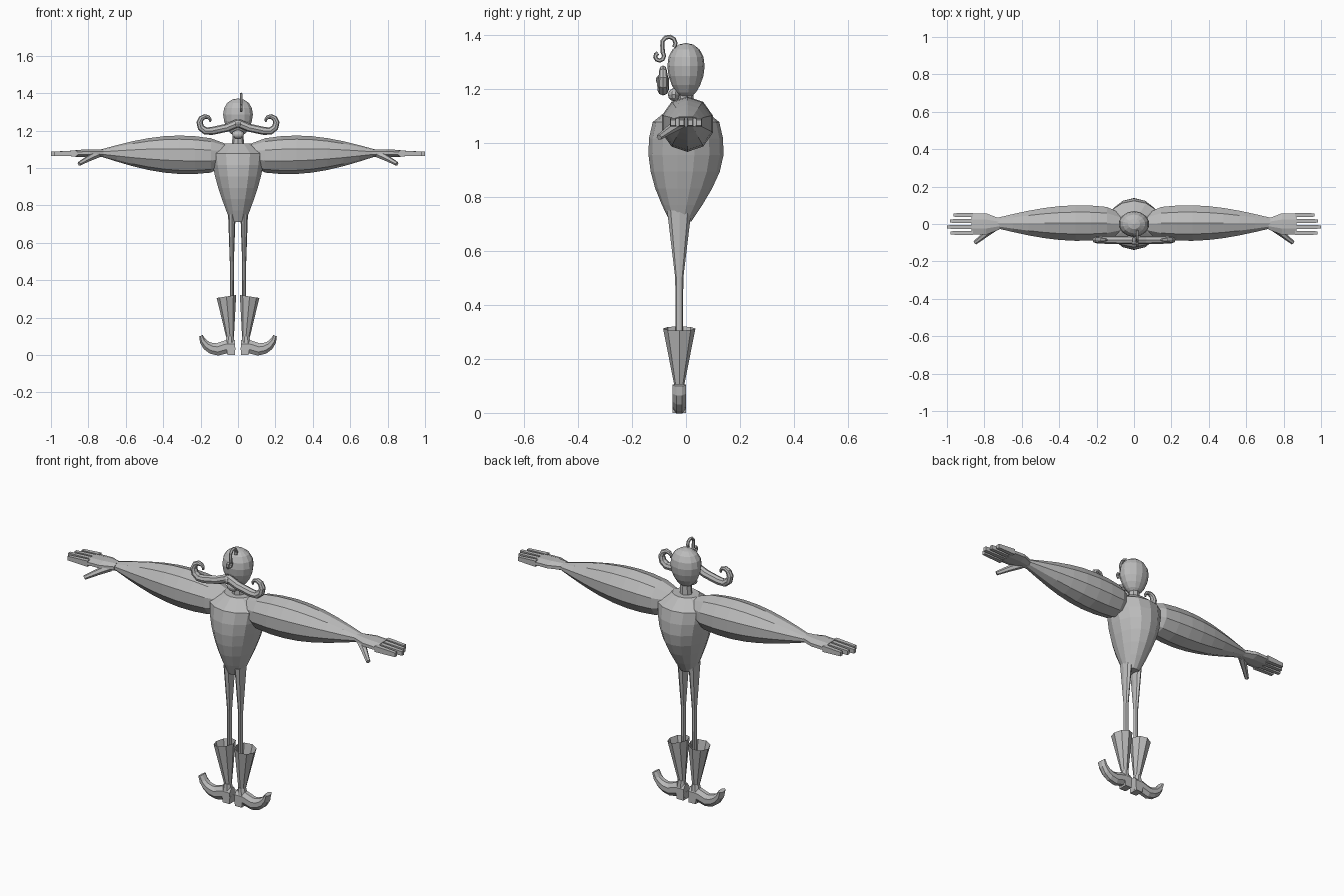
import bpy, bmesh
from math import sin, cos, pi
from mathutils import Vector

cube = bpy.data.objects.get("Cube")
if cube:
    bpy.data.objects.remove(cube)

grey = bpy.data.materials.new("plain_grey")
grey.use_nodes = True
grey.diffuse_color = (0.5, 0.5, 0.5, 1)
shader = grey.node_tree.nodes["Principled BSDF"]
shader.inputs["Base Color"].default_value = grey.diffuse_color


def finish(name, bm, mirror=False):
    bmesh.ops.recalc_face_normals(bm, faces=bm.faces)
    mesh = bpy.data.meshes.new(name)
    bm.to_mesh(mesh)
    bm.free()
    mesh.materials.append(grey)
    part = bpy.data.objects.new(name, mesh)
    bpy.context.scene.collection.objects.link(part)
    if mirror:
        part.modifiers.new("mirror", 'MIRROR')


def upright(z, width, depth, x=0, y=0):
    """Cross-section of a standing part."""
    return Vector((x, y, z)), Vector((0, depth, 0)), Vector((width, 0, 0))


def sideways(x, height, depth, z, y=0):
    """Cross-section of a part reaching out to the side."""
    return Vector((x, y, z)), Vector((0, 0, height)), Vector((0, depth, 0))


def loft(name, rings, sides=8, mirror=False, boxy=False, open_top=False):
    """Skin cross-sections; boxy ones turn flat sides outwards."""
    bm = bmesh.new()
    phase = pi / sides if boxy else 0
    grow = 1 / cos(phase)
    angles = [2 * pi * i / sides + phase for i in range(sides)]
    loops = [[bm.verts.new(centre + grow * (cos(a) * u + sin(a) * v)) for a in angles]
             for centre, u, v in rings]
    for low, high in zip(loops, loops[1:]):
        for i in range(sides):
            bm.faces.new((low[i - 1], low[i], high[i], high[i - 1]))
    bm.faces.new(loops[0])
    if not open_top:
        bm.faces.new(loops[-1])
    finish(name, bm, mirror)


def tube(name, points, radius, across, width=None, **options):
    """Sweep a section along points; radius and width are rules of progress."""
    points = [Vector(p) for p in points]
    last = len(points) - 1
    rings = []
    for i, point in enumerate(points):
        along = (points[min(i + 1, last)] - points[max(i - 1, 0)]).normalized()
        side = (Vector(across) - along * along.dot(Vector(across))).normalized()
        r = radius(i / last)
        rings.append((point, along.cross(side) * r, side * (width or r)))
    loft(name, rings, **options)


def spiral(centre, start_radius, end_radius, start, end, steps):
    """Points of a planar spiral, with angles in half turns."""
    result = []
    for i in range(steps + 1):
        t = i / steps
        r = start_radius + (end_radius - start_radius) * t
        angle = pi * (start + (end - start) * t)
        result.append((centre[0] + r * cos(angle), centre[1] + r * sin(angle)))
    return result


def ball(name, centre, size, segments=10, rows=6, taper=0):
    """Ellipsoid that can widen towards the top."""
    bm = bmesh.new()
    bmesh.ops.create_uvsphere(bm, u_segments=segments, v_segments=rows, radius=1)
    for vert in bm.verts:
        widen = 1 + taper * vert.co.z
        vert.co = Vector(centre) + vert.co * Vector((widen, widen, 1)) * Vector(size)
    finish(name, bm)


# Torso: narrow hips swelling to a deep chest, closed by sloping shoulders
torso = []
steps = 7
for i in range(steps):
    t = i / steps
    torso.append(upright(0.71 + 0.43 * t,
                         0.04 + 0.11 * sin(pi * t / 2),
                         0.04 + 0.1 * sin(pi * t * 0.8),
                         y=0.02 * min(0, 2 * t - 1)))
torso.append(upright(1.13, 0.07, 0.06))
loft("torso", torso, sides=14)

# Head and neck
loft("neck", [upright(1.1, 0.035, 0.03), upright(1.2, 0.027, 0.027)])
ball("head", (0, 0, 1.268), (0.08, 0.068, 0.104), segments=14, rows=9, taper=0.2)
ball("chin", (0, -0.045, 1.18), (0.034, 0.022, 0.024))
ball("nose", (0, -0.09, 1.235), (0.02, 0.022, 0.022))

# Moustache: droops from the nose, then curls up at each end
outline = [(0, 1.24), (0.06, 1.215)]
outline += spiral((0.165, 1.247), 0.055, 0.016, -0.65, 1, steps=8)
tube("moustache", [(x, -0.085, z) for x, z in outline],
     lambda t: 0.005 + 0.017 * cos(pi * t / 2), across=(0, 1, 0), mirror=True)

# Hair: a loop over the forehead ending in a small reversed curl
outline = spiral((-0.063, 1.37), 0.024, 0.026, -0.2, 1.1, steps=6)
outline += spiral((-0.1, 1.323), 0.02, 0.012, 0.25, -1.4, steps=7)
tube("hair_curl", [(0.017, y, z) for y, z in outline],
     lambda t: 0.008, across=(1, 0, 0), sides=6)

# Arms: thick upper arm thinning to the wrist
arms = [sideways(0.05, 0.05, 0.05, 1.073)]
for i in range(steps + 1):
    t = i / steps
    bulge = cos(pi * (4 * t - 1) / 6)
    arms.append(sideways(0.145 + 0.585 * t, 0.02 + 0.083 * bulge,
                         0.03 + 0.07 * bulge, 1.067 + 0.013 * t, 0.005))
loft("arms", arms, sides=10, mirror=True)

# Hands
loft("palms", [sideways(0.72, 0.02, 0.03, 1.08), sideways(0.79, 0.02, 0.057, 1.08),
               sideways(0.87, 0.018, 0.057, 1.078)], mirror=True, boxy=True)
reaches = {"index": 0.98, "middle": 1, "ring": 0.985, "little": 0.965}
for i, (finger, tip) in enumerate(reaches.items()):
    y = 0.032 * (i - 1.5)
    loft(finger + "_fingers", [sideways(0.86, 0.016, 0.012, 1.078, y),
                               sideways(tip, 0.011, 0.009, 1.076, y)],
         sides=4, mirror=True, boxy=True)
tube("thumbs", [(0.75, -0.02, 1.075), (0.8, -0.06, 1.05), (0.85, -0.1, 1.022)],
     lambda t: 0.021 - 0.01 * t, across=(0, 0, 1), sides=6, mirror=True)

# Legs: thin shins widening to flat thighs
foot_y = -0.025
leg_x = 0.033
loft("legs", [upright(0.1, 0.01, 0.013, leg_x, foot_y), upright(0.5, 0.011, 0.015, leg_x, foot_y),
              upright(0.75, 0.02, 0.045, leg_x, foot_y)], mirror=True)

# Boots: open flared cuff, heel block and a shoe with a curled toe
rim, depth, width = upright(0.313, 0.052, 0.06, 0.062, foot_y)
width.z = -0.008
loft("boot_cuffs", [upright(0.09, 0.02, 0.016, 0.042, foot_y), (rim, depth, width)],
     mirror=True, open_top=True)
loft("boot_ankles", [upright(0.04, 0.03, 0.025, 0.045, foot_y),
                     upright(0.1, 0.018, 0.02, 0.042, foot_y)], mirror=True, boxy=True)
loft("boot_heels", [upright(0, 0.02, 0.025, 0.036, foot_y),
                    upright(0.04, 0.024, 0.025, 0.038, foot_y)],
     sides=4, mirror=True, boxy=True)
sole = [(0.015, 0.045), (0.06, 0.045)] + spiral((0.11, 0.12), 0.09, 0.09, -0.5, -0.06, steps=4)
tube("shoes", [(x, foot_y, z) for x, z in sole],
     lambda t: 0.036 - 0.026 * t * t, across=(0, 1, 0), width=0.025, mirror=True, boxy=True)
